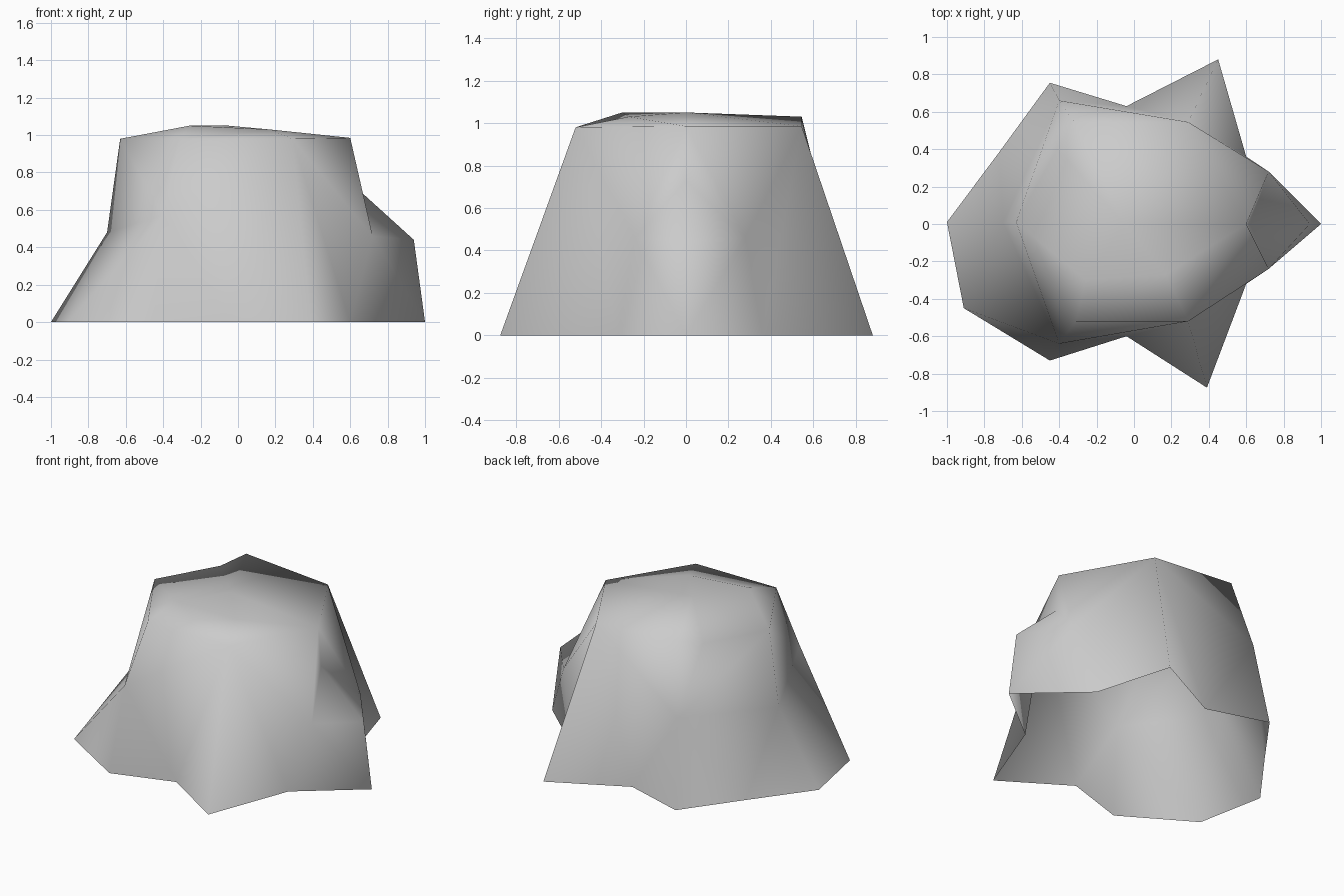
import bpy
import bmesh

cube = bpy.data.objects.get("Cube")
if cube:
    bpy.data.objects.remove(cube, do_unlink=True)

# Points on the centre plane
centre = {
    "left_tip": (1, 0, 0),
    "left_knee": (0.94, 0, 0.44),
    "left_notch": (0.62, 0, 0.73),
    "left_rim": (0.60, 0, 0.985),
    "right_tip": (-1, 0.01, 0),
    "right_waist": (-0.70, 0.01, 0.48),
    "right_rim": (-0.63, 0.01, 0.98),
    "crown": (-0.05, 0, 1.05),
    "peak": (-0.26, -0.30, 1.05),
    "shoulder": (0.17, -0.27, 1.03),
}

# Points that exist on both sides: front, then back
paired = {
    "toe": ((0.39, -0.875, 0), (0.45, 0.88, 0)),
    "gap": ((0.60, -0.32, 0), (0.60, 0.36, 0)),
    "valley": ((-0.04, -0.60, 0), (-0.04, 0.63, 0)),
    "heel": ((-0.45, -0.73, 0), (-0.45, 0.755, 0)),
    "flare": ((-0.91, -0.45, 0), (-0.72, 0.385, 0)),
    "knee": ((0.72, -0.24, 0.46), (0.72, 0.28, 0.46)),
    "waist": ((-0.40, -0.64, 0.57), (-0.40, 0.66, 0.57)),
    "rim": ((0.29, -0.52, 0.98), (0.29, 0.545, 0.985)),
    "corner": ((-0.31, -0.52, 0.98), (-0.32, 0.545, 1.03)),
    "dip": ((-0.42, -0.34, 0.98), (-0.41, 0.40, 0.98)),
}

# Wall panels, repeated for the front and back halves
wall = [
    "toe valley rim", "valley waist rim", "valley heel waist",
    "heel flare waist", "flare right_waist waist",
    "flare right_tip right_waist", "right_waist right_rim waist",
    "right_rim dip waist", "dip corner waist", "waist corner rim",
    "toe rim gap", "gap rim knee", "rim left_rim knee",
    "left_rim left_notch knee", "left_notch left_knee knee",
    "knee left_knee left_tip", "gap knee left_tip",
]

# Low domed cap; a prefix selects the front or back point
cap = [
    "left_rim back:rim crown", "back:rim back:corner crown",
    "back:corner back:dip crown", "back:dip right_rim crown",
    "right_rim peak crown", "right_rim front:dip peak",
    "front:dip front:corner peak", "front:corner front:rim shoulder",
    "front:corner shoulder peak", "peak shoulder crown",
    "shoulder front:rim left_rim", "shoulder left_rim crown",
]

bm = bmesh.new()
verts = {name: bm.verts.new(co) for name, co in centre.items()}
for name, pair in paired.items():
    for side, co in zip(("front", "back"), pair):
        verts[side + ":" + name] = bm.verts.new(co)


def panel(text, side=""):
    bm.faces.new([verts[side + ":" + n if n in paired else n]
                  for n in text.split()])


for side in ("front", "back"):
    for text in wall:
        panel(text, side)
for text in cap:
    panel(text)

# Consistent outward faces, smooth all over, open underneath
bmesh.ops.recalc_face_normals(bm, faces=bm.faces)
bm.faces.ensure_lookup_table()
if bm.faces[-1].normal.z < 0:
    bmesh.ops.reverse_faces(bm, faces=bm.faces)
for face in bm.faces:
    face.smooth = True

mesh = bpy.data.meshes.new("stump")
bm.to_mesh(mesh)
bm.free()
stump = bpy.data.objects.new("stump", mesh)
bpy.context.collection.objects.link(stump)

# Plain grey
grey = bpy.data.materials.new("light_grey")
grey.use_nodes = True
color = (0.6, 0.6, 0.6, 1)
grey.diffuse_color = color
bsdf = next(n for n in grey.node_tree.nodes if n.type == "BSDF_PRINCIPLED")
bsdf.inputs["Base Color"].default_value = color
mesh.materials.append(grey)
